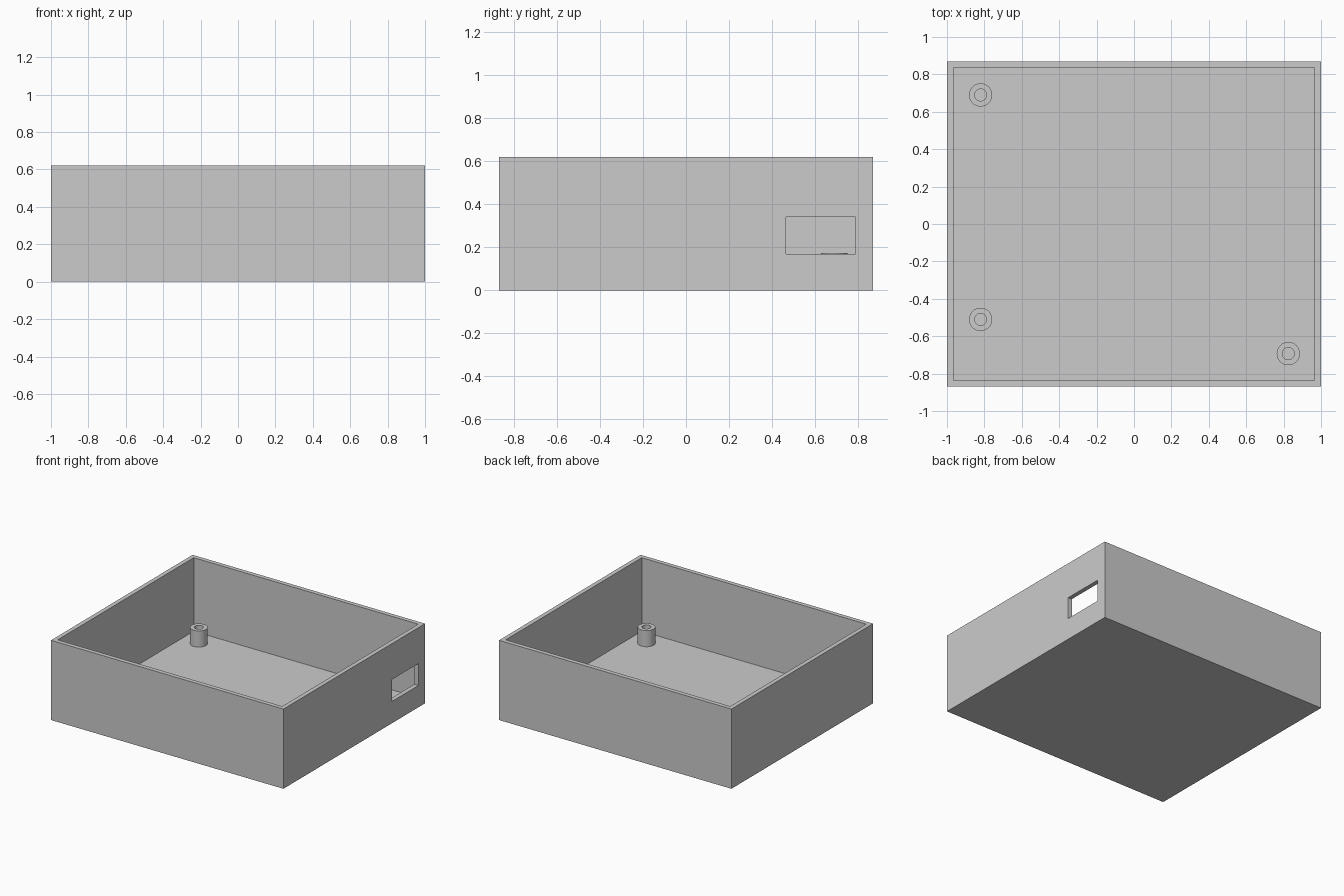
import bpy, bmesh
from math import tau
from mathutils import Matrix, Vector

if "Cube" in bpy.data.objects:
    bpy.data.objects.remove(bpy.data.objects["Cube"])

HALF_X, HALF_Y, HEIGHT = 1.0, 0.87, 0.62
WALL = 0.048
FLOOR = 0.048
POST_TOP, POST_R, HOLE_R = 0.174, 0.062, 0.032

grey = bpy.data.materials.new("plain grey")
grey.use_nodes = True
colour = (0.6, 0.6, 0.6, 1)
grey.diffuse_color = colour
grey.node_tree.nodes["Principled BSDF"].inputs["Base Color"].default_value = colour


def add_object(name, bm):
    bmesh.ops.recalc_face_normals(bm, faces=bm.faces)
    mesh = bpy.data.meshes.new(name)
    bm.to_mesh(mesh)
    bm.free()
    obj = bpy.data.objects.new(name, mesh)
    bpy.context.collection.objects.link(obj)
    mesh.materials.append(grey)
    return obj


def activate(obj):
    bpy.ops.object.select_all(action="DESELECT")
    obj.select_set(True)
    bpy.context.view_layer.objects.active = obj


def box(low, high):
    bm = bmesh.new()
    low, high = Vector(low), Vector(high)
    size = Matrix.Diagonal((*(high - low), 1))
    bmesh.ops.create_cube(bm, size=1, matrix=Matrix.Translation((low + high) / 2) @ size)
    return bm


# Open tray: inset the top face to make the rim, then sink it to the floor
bm = box((-HALF_X, -HALF_Y, 0), (HALF_X, HALF_Y, HEIGHT))
bm.normal_update()
top = max(bm.faces, key=lambda f: f.normal.z)
bmesh.ops.inset_region(bm, faces=[top], thickness=WALL)
sunk = bmesh.ops.extrude_discrete_faces(bm, faces=[top])["faces"]
bmesh.ops.translate(bm, verts=sunk[0].verts, vec=(0, 0, FLOOR - HEIGHT))
tray = add_object("tray", bm)

# Rectangular port through the side wall
cutter = add_object("port_cutter", box((0.9, 0.465, 0.17), (1.1, 0.79, 0.34)))
cutter.hide_render = True
cut = tray.modifiers.new("port", "BOOLEAN")
cut.operation = "DIFFERENCE"
cut.solver = "EXACT"
cut.object = cutter
activate(tray)
bpy.ops.object.modifier_apply(modifier=cut.name)
bpy.data.objects.remove(cutter)

# Hollow screw posts, spun from a tube profile
posts = {
    "back_right_post": (-0.82, 0.69),
    "front_right_post": (-0.82, -0.51),
    "front_left_post": (0.825, -0.693),
}
profile = [(POST_R, FLOOR), (POST_R, POST_TOP), (HOLE_R, POST_TOP), (HOLE_R, FLOOR)]
for name, (x, y) in posts.items():
    bm = bmesh.new()
    verts = [bm.verts.new((r, 0, z)) for r, z in profile]
    edges = [bm.edges.new(pair) for pair in zip(verts, verts[1:])]
    bmesh.ops.spin(bm, geom=verts + edges, cent=(0, 0, 0), axis=(0, 0, 1),
                   angle=tau, steps=48, use_merge=True)
    bmesh.ops.remove_doubles(bm, verts=bm.verts, dist=0.0001)
    post = add_object(name, bm)
    post.location = (x, y, 0)
    activate(post)
    bpy.ops.object.shade_smooth_by_angle()
